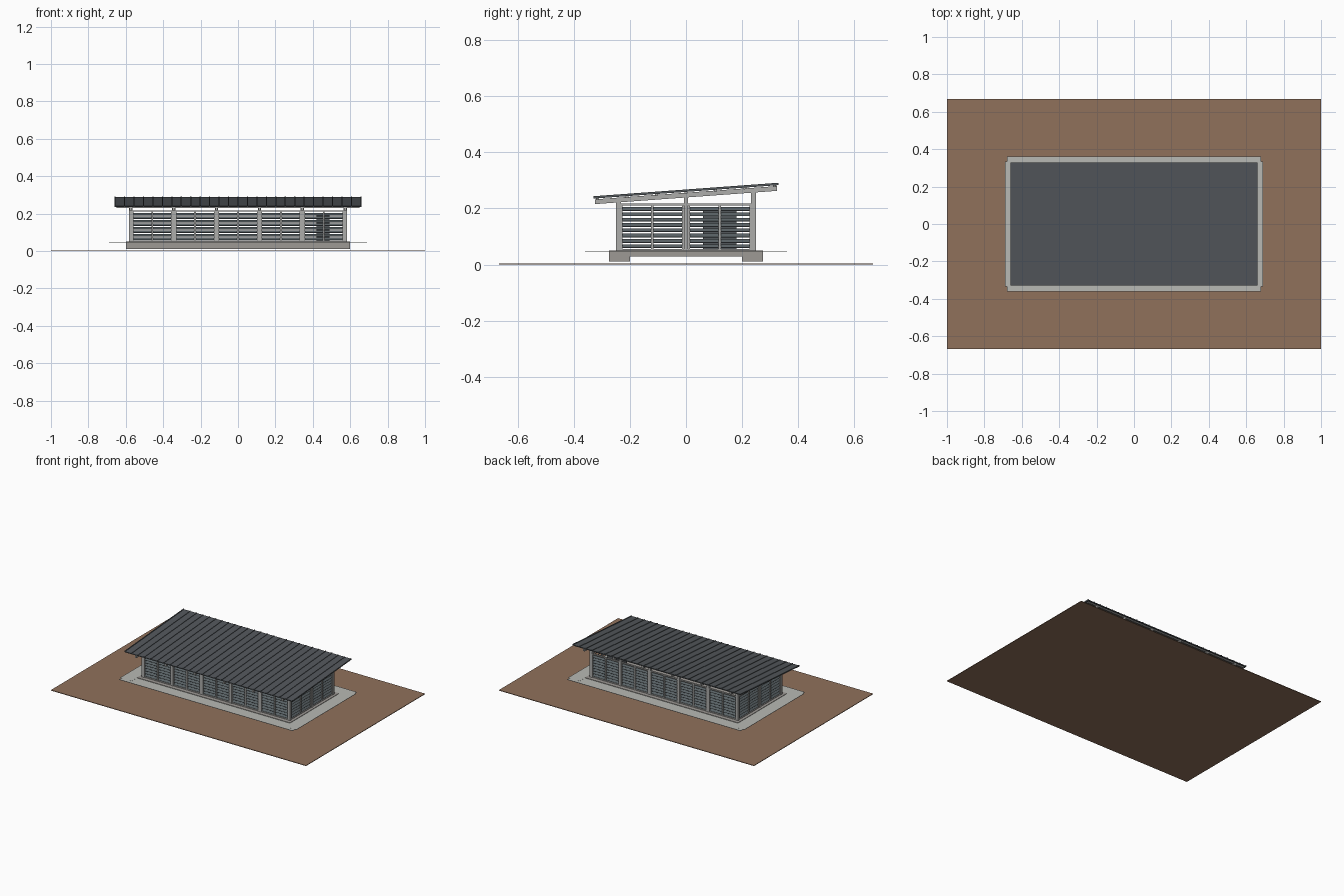
import bpy, bmesh, math
from mathutils import Matrix, Vector

if "Cube" in bpy.data.objects:
    bpy.data.objects.remove(bpy.data.objects["Cube"])


def material(name, color):
    m = bpy.data.materials.new(name)
    m.diffuse_color = (*color, 1)
    m.use_nodes = True
    m.node_tree.nodes["Principled BSDF"].inputs["Base Color"].default_value = m.diffuse_color
    return m


EARTH = material("earth", (0.28, 0.165, 0.105))
CONCRETE = material("concrete", (0.34, 0.32, 0.30))
PAVING = material("paving", (0.48, 0.49, 0.46))
STEEL = material("pale_steel", (0.42, 0.42, 0.41))
SLATE = material("slate_metal", (0.085, 0.095, 0.105))
BLADE = material("louvre_metal", (0.10, 0.12, 0.13))


def finish(name, bm, mat):
    bmesh.ops.recalc_face_normals(bm, faces=bm.faces)
    me = bpy.data.meshes.new(name)
    bm.to_mesh(me)
    bm.free()
    me.materials.append(mat)
    ob = bpy.data.objects.new(name, me)
    bpy.context.collection.objects.link(ob)
    return ob


def box(bm, x0, x1, y0, y1, z0, z1, rot=None):
    c = Vector(((x0 + x1) / 2, (y0 + y1) / 2, (z0 + z1) / 2))
    m = Matrix.Translation(c) @ (rot or Matrix())
    bmesh.ops.create_cube(bm, size=1, matrix=m @ Matrix.Diagonal((x1 - x0, y1 - y0, z1 - z0, 1)))


def extrude_x(bm, profile, x0, x1):
    f = bm.faces.new([bm.verts.new((x0, y, z)) for y, z in profile])
    r = bmesh.ops.extrude_face_region(bm, geom=[f])
    vs = [v for v in r["geom"] if isinstance(v, bmesh.types.BMVert)]
    bmesh.ops.translate(bm, verts=vs, vec=(x1 - x0, 0, 0))


def roof_z(y):
    return 0.264 + 0.0727 * y


def sloped(bm, x0, x1, y0, y1, top, bottom):
    # bar following the roof pitch, offsets measured from the roof surface
    extrude_x(bm, [(y0, roof_z(y0) + bottom), (y1, roof_z(y1) + bottom),
                   (y1, roof_z(y1) + top), (y0, roof_z(y0) + top)], x0, x1)


FLOOR, HEAD = 0.05, 0.21
WX, WY = 0.573, 0.24
POSTS_X = [-WX + i * 2 * WX / 5 for i in range(6)]
POSTS_Y = [-WY, 0, WY]

# Ground plot
bm = bmesh.new()
box(bm, -1, 1, -0.667, 0.667, 0, 0.004)
finish("ground_plot", bm, EARTH)

# Slab with two long footings
bm = bmesh.new()
extrude_x(bm, [(-0.275, 0.01), (-0.2, 0.01), (-0.2, 0.028), (0.2, 0.028), (0.2, 0.01),
               (0.275, 0.01), (0.275, FLOOR), (-0.275, FLOOR)], -0.6, 0.6)
finish("foundation_slab", bm, CONCRETE)

# Thin paved apron strips with notched corners
bm = bmesh.new()
for s in (-1, 1):
    y = sorted((s * 0.275, s * 0.36))
    x = sorted((s * 0.6, s * 0.69))
    box(bm, -0.68, 0.68, *y, 0.045, 0.047)
    box(bm, *x, -0.335, 0.335, 0.0452, 0.0472)
finish("apron_paving", bm, PAVING)

# Posts running up to the rafters
bm = bmesh.new()
h = 0.009
for x in POSTS_X:
    for y in (-WY, WY):
        box(bm, x - h, x + h, y - h, y + h, FLOOR, roof_z(y) - 0.012)
for x in (-WX, WX):
    box(bm, x - h, x + h, -0.007, 0.007, FLOOR, roof_z(0) - 0.012)
finish("posts", bm, STEEL)

# Wall head beams and sills
bm = bmesh.new()
for s in (-1, 1):
    for z0, z1 in ((HEAD, HEAD + 0.007), (FLOOR, FLOOR + 0.005)):
        box(bm, -WX, WX, s * WY - 0.006, s * WY + 0.006, z0, z1)
        box(bm, s * WX - 0.006, s * WX + 0.006, -WY, WY, z0, z1)
finish("wall_rails", bm, STEEL)


# Louvred wall panels: two per bay, each with slender frames and tilted blades
def louvre_wall(blades, frames, supports, offset, along_x, side):
    def put(bm, a0, a1, z0, z1, depth, tilt=0):
        d0, d1 = offset - depth / 2, offset + depth / 2
        if along_x:
            box(bm, a0, a1, d0, d1, z0, z1, Matrix.Rotation(tilt * side * -1, 4, 'X'))
        else:
            box(bm, d0, d1, a0, a1, z0, z1, Matrix.Rotation(tilt * side, 4, 'Y'))
    for p0, p1 in zip(supports, supports[1:]):
        mid = (p0 + p1) / 2
        for a0, a1 in ((p0 + 0.009, mid), (mid, p1 - 0.009)):
            for e in (a0, a1 - 0.005):
                put(frames, e, e + 0.005, FLOOR, HEAD, 0.012)
            for k in range(8):
                z = FLOOR + 0.0155 + k * 0.0189
                put(blades, a0 + 0.005, a1 - 0.005, z - 0.001, z + 0.001, 0.017, math.radians(45))


blades, frames = bmesh.new(), bmesh.new()
for s in (-1, 1):
    louvre_wall(blades, frames, POSTS_X, s * WY, True, s)
    louvre_wall(blades, frames, POSTS_Y, s * WX, False, s)
finish("louvre_blades", blades, BLADE)
finish("louvre_frames", frames, STEEL)

# Dark cabinet inside the right rear corner
bm = bmesh.new()
box(bm, 0.42, 0.49, 0.06, 0.18, FLOOR, 0.2)
finish("inner_cabinet", bm, SLATE)

# Rafters over every post line, and purlins crossing them
bm = bmesh.new()
for x in POSTS_X:
    sloped(bm, x - 0.006, x + 0.006, -0.325, 0.325, -0.008, -0.025)
finish("rafters", bm, STEEL)
bm = bmesh.new()
for i in range(7):
    y = -0.315 + i * 0.105
    sloped(bm, -0.65, 0.65, y - 0.005, y + 0.005, -0.003, -0.011)
finish("purlins", bm, STEEL)

# Pitched metal roof with standing seams
bm = bmesh.new()
sloped(bm, -0.66, 0.66, -0.33, 0.33, 0, -0.005)
finish("roof_sheet", bm, SLATE)
bm = bmesh.new()
for i in range(27):
    x = -0.657 + i * 1.314 / 26
    sloped(bm, x - 0.003, x + 0.003, -0.33, 0.33, 0.0035, -0.001)
finish("roof_seams", bm, SLATE)
